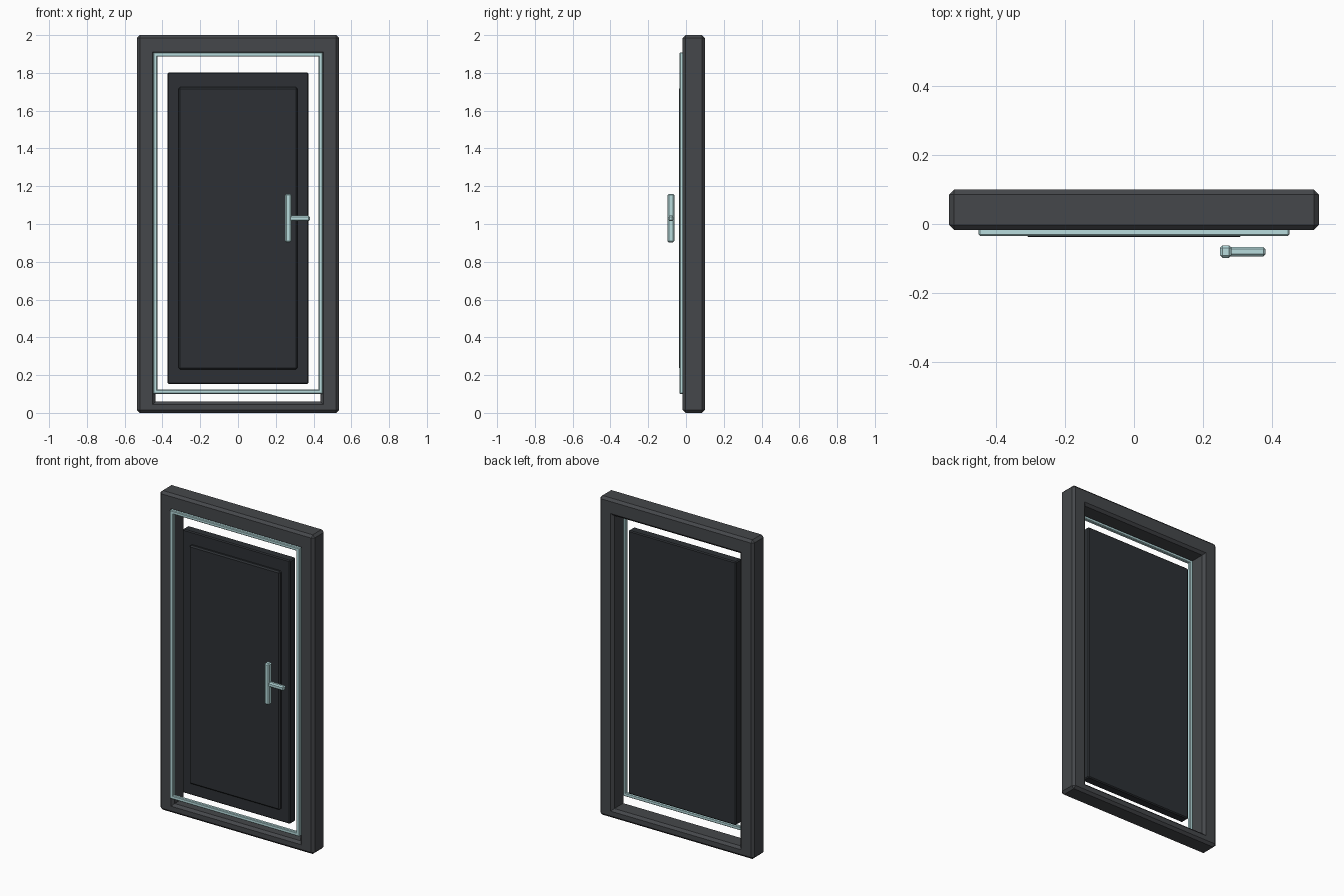
import bpy, bmesh

if "Cube" in bpy.data.objects:
    bpy.data.objects.remove(bpy.data.objects["Cube"])


def material(name, rgb):
    m = bpy.data.materials.new(name)
    m.diffuse_color = (*rgb, 1)
    m.use_nodes = True
    m.node_tree.nodes["Principled BSDF"].inputs["Base Color"].default_value = m.diffuse_color
    return m


FRAME = material("frame_grey", (0.06, 0.064, 0.07))
LEAF = material("leaf_grey", (0.026, 0.03, 0.035))
METAL = material("pale_metal", (0.48, 0.72, 0.73))


def finish(bm, name, mat):
    bmesh.ops.recalc_face_normals(bm, faces=bm.faces)
    me = bpy.data.meshes.new(name)
    bm.to_mesh(me)
    bm.free()
    me.materials.append(mat)
    ob = bpy.data.objects.new(name, me)
    bpy.context.collection.objects.link(ob)
    return ob


def chamfer(bm, edges, width):
    bmesh.ops.bevel(bm, geom=edges, offset=width, segments=1,
                    profile=0.5, affect='EDGES')


def box(name, x, y, z, bevel, mat):
    """Chamfered block from (min, max) ranges."""
    bm = bmesh.new()
    bmesh.ops.create_cube(bm, size=1)
    for v in bm.verts:
        v.co = [sum(r) / 2 + c * (r[1] - r[0]) for c, r in zip(v.co, (x, y, z))]
    chamfer(bm, bm.edges[:], bevel)
    return finish(bm, name, mat)


def ring(name, outer, inner, y, bevel, mat):
    """Rectangular surround; outer/inner = (half width, bottom, top)."""
    bm = bmesh.new()

    def loop(rect, yy):
        w, b, t = rect
        return [bm.verts.new(p) for p in
                ((-w, yy, b), (w, yy, b), (w, yy, t), (-w, yy, t))]

    loops = [loop(outer, y[0]), loop(outer, y[1]), loop(inner, y[1]), loop(inner, y[0])]
    for k in range(4):
        a, b = loops[k], loops[(k + 1) % 4]
        for i in range(4):
            j = (i + 1) % 4
            bm.faces.new((a[i], a[j], b[j], b[i]))
    bmesh.ops.recalc_face_normals(bm, faces=bm.faces)
    # chamfer all convex edges; mitre seams and inner corners stay sharp
    edges = [e for e in bm.edges if e.is_convex and e.calc_face_angle() > 0.5]
    chamfer(bm, edges, bevel)
    return finish(bm, name, mat)


# outer door frame and the pale trim around its opening
ring("door_frame", (0.535, 0, 2), (0.437, 0.06, 1.895), (-0.018, 0.1), 0.015, FRAME)
ring("frame_trim", (0.45, 0.1, 1.908), (0.427, 0.123, 1.886), (-0.034, -0.012), 0.004, METAL)

# door leaf with raised panel
box("door_leaf", (-0.373, 0.373), (-0.018, 0.04), (0.152, 1.803), 0.006, LEAF)
box("door_panel", (-0.314, 0.314), (-0.037, -0.008), (0.23, 1.724), 0.008, LEAF)

# handle: upright bar and lever
box("handle_bar", (0.249, 0.282), (-0.098, -0.062), (0.902, 1.16), 0.007, METAL)
box("handle_lever", (0.26, 0.381), (-0.094, -0.066), (1.015, 1.044), 0.007, METAL)
